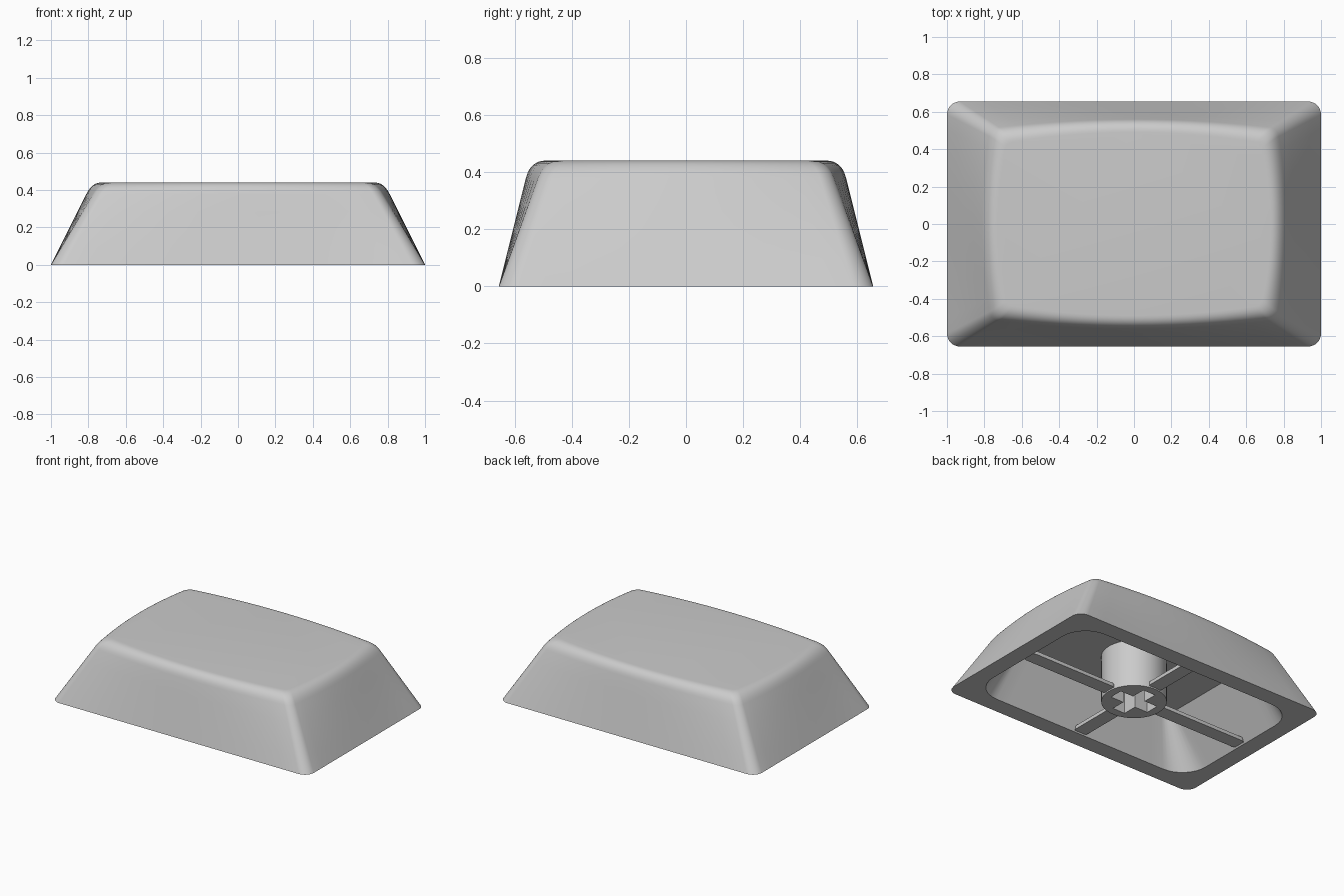
import bpy, bmesh, math

if "Cube" in bpy.data.objects:
    bpy.data.objects.remove(bpy.data.objects["Cube"])

grey = bpy.data.materials.new("light_grey_plastic")
grey.use_nodes = True
COLOUR = (0.6, 0.6, 0.6, 1)
grey.diffuse_color = COLOUR
grey.node_tree.nodes["Principled BSDF"].inputs["Base Color"].default_value = COLOUR


def outline(hx, hy, r, bulge_x=0, bulge_y=0, side=14, arc=8):
    """Rounded rectangle whose sides bow outwards, always the same point count."""
    corners = [(1, 1), (-1, 1), (-1, -1), (1, -1)]
    base = []
    for i, (sx, sy) in enumerate(corners):
        for k in range(arc + 1):
            a = math.pi / 2 * (i + k / arc)
            base.append((sx * (hx - r) + r * math.cos(a), sy * (hy - r) + r * math.sin(a)))
    pts = []
    for i, p in enumerate(base):
        pts.append(p)
        if i % (arc + 1) == arc:  # subdivide the straight side
            q = base[(i + 1) % len(base)]
            for k in range(1, side):
                t = k / side
                pts.append((p[0] + (q[0] - p[0]) * t, p[1] + (q[1] - p[1]) * t))
    return [(x * (1 + bulge_x / hx * (1 - (y / hy) ** 2)),
             y * (1 + bulge_y / hy * (1 - (x / hx) ** 2))) for x, y in pts]


def ring(pts, z):
    return [(x, y, z) for x, y in pts]


def mix(a, b, t):
    return [tuple(u + (v - u) * t for u, v in zip(p, q)) for p, q in zip(a, b)]


def finish(obj):
    bpy.ops.object.select_all(action='DESELECT')
    obj.select_set(True)
    bpy.context.view_layer.objects.active = obj
    if obj.type == 'CURVE':
        bpy.ops.object.convert(target='MESH')
    bpy.ops.object.shade_smooth_by_angle(angle=math.radians(30))


def loft(name, rings):
    bm = bmesh.new()
    loops = [[bm.verts.new(c) for c in r] for r in rings]
    n = len(loops[0])
    for a, b in zip(loops, loops[1:]):
        for i in range(n):
            j = (i + 1) % n
            bm.faces.new((a[i], a[j], b[j], b[i]))
    bm.faces.new(loops[0][::-1])
    bm.faces.new(loops[-1])
    bmesh.ops.recalc_face_normals(bm, faces=bm.faces)
    mesh = bpy.data.meshes.new(name)
    bm.to_mesh(mesh)
    bm.free()
    mesh.materials.append(grey)
    obj = bpy.data.objects.new(name, mesh)
    bpy.context.collection.objects.link(obj)
    finish(obj)


def plate(name, outlines, z0, z1):
    """Flat shape, with holes, extruded between two heights."""
    curve = bpy.data.curves.new(name, 'CURVE')
    curve.dimensions = '2D'
    curve.fill_mode = 'BOTH'
    curve.extrude = (z1 - z0) / 2
    for pts in outlines:
        spline = curve.splines.new('POLY')
        spline.points.add(len(pts) - 1)
        for p, (x, y) in zip(spline.points, pts):
            p.co = (x, y, 0, 1)
        spline.use_cyclic_u = True
    curve.materials.append(grey)
    obj = bpy.data.objects.new(name, curve)
    obj.location.z = (z0 + z1) / 2
    bpy.context.collection.objects.link(obj)
    finish(obj)


# Cap shell: ceiling, inner wall, rim, outer wall, rounded shoulder, flat top
HEIGHT, CEILING = 0.44, 0.33
inner_top = ring(outline(0.64, 0.42, 0.06), CEILING)
inner_foot = ring(outline(0.88, 0.535, 0.19), 0)
foot = ring(outline(1.0, 0.655, 0.07), 0)
edge = ring(outline(0.73, 0.49, 0.04, 0.05, 0.055), HEIGHT)
flat = ring(outline(0.68, 0.435, 0.03, 0.05, 0.055), HEIGHT)
shoulder = mix(foot, edge, 0.86)
rings = [inner_top, inner_foot]
rings += [mix(foot, shoulder, k / 4) for k in range(4)]
for k in range(9):
    t = k / 8
    rings.append(mix(mix(shoulder, edge, t), mix(edge, flat, t), t))
loft("cap_shell", rings)

# Round stem with a cross-shaped socket
circle = [(0.208 * math.cos(math.tau * k / 64), 0.208 * math.sin(math.tau * k / 64))
          for k in range(64)]
L, W = 0.15, 0.048
cross = []
for c, s in ((1, 0), (0, 1), (-1, 0), (0, -1)):
    for x, y in ((L, -W), (L, W), (W, W)):
        cross.append((x * c - y * s, x * s + y * c))
plate("stem", [circle, cross], 0, CEILING + 0.01)

# Four thin ribs from the stem to the walls
for name, dx, dy, reach in (("left_rib", 1, 0, 0.89), ("right_rib", -1, 0, 0.89),
                            ("back_rib", 0, 1, 0.55), ("front_rib", 0, -1, 0.55)):
    half, mid = (reach - 0.18) / 2, (reach + 0.18) / 2
    hx, hy = (half, 0.05) if dx else (0.05, half)
    pts = [(x + dx * mid, y + dy * mid) for x, y in outline(hx, hy, 0.045, side=2)]
    plate(name, [pts], 0.01, 0.035)
